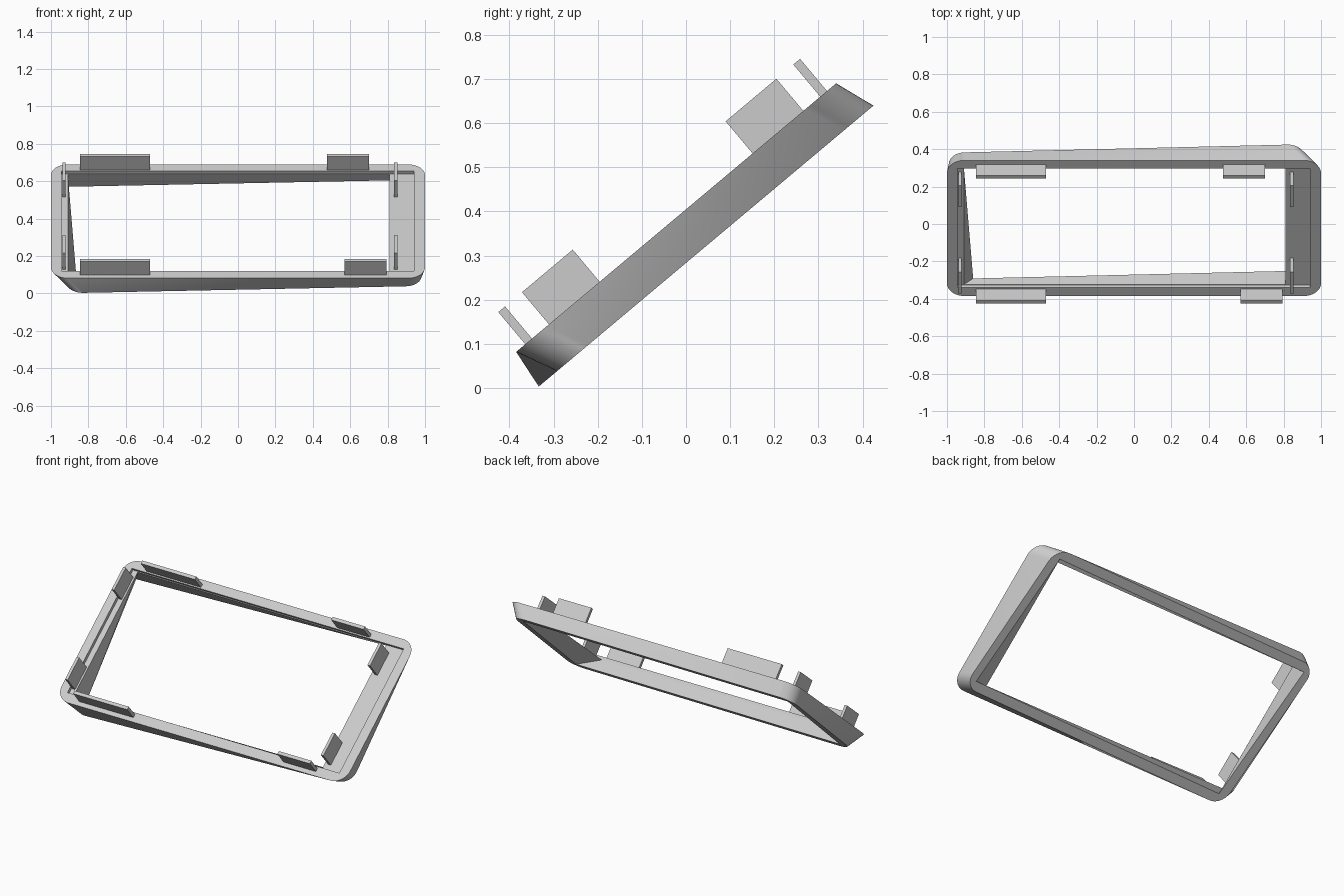
import bpy, bmesh, math
from mathutils import Vector, Matrix

if "Cube" in bpy.data.objects:
    bpy.data.objects.remove(bpy.data.objects["Cube"])

TILT = Matrix.Rotation(math.radians(40), 4, 'X')   # whole frame leans back
TOP, LEDGE, BOTTOM, TAB_TOP = 0.31, 0.29, 0.217, 0.405
STEPS = 10

grey = bpy.data.materials.new("grey_plastic")
grey.diffuse_color = (0.6, 0.6, 0.6, 1)
grey.use_nodes = True
grey.node_tree.nodes["Principled BSDF"].inputs["Base Color"].default_value = grey.diffuse_color


def finish(name, bm):
    bmesh.ops.recalc_face_normals(bm, faces=bm.faces)
    bm.transform(TILT)
    mesh = bpy.data.meshes.new(name)
    bm.to_mesh(mesh)
    bm.free()
    mesh.materials.append(grey)
    obj = bpy.data.objects.new(name, mesh)
    bpy.context.collection.objects.link(obj)
    return obj


def ring(bm, corners, w, r=0.0):
    """Four-sided outline at height w with rounded corners."""
    pts = [Vector((x, u, w)) for x, u in corners]
    verts = []
    for i, p in enumerate(pts):
        back = (pts[i - 1] - p).normalized()
        ahead = (pts[(i + 1) % 4] - p).normalized()
        for k in range(STEPS + 1):
            t = math.pi / 2 * k / STEPS
            verts.append(bm.verts.new(
                p + back * r * (1 - math.sin(t)) + ahead * r * (1 - math.cos(t))))
    return verts


def rect(x0, x1, u0, u1):
    return [(x0, u0), (x1, u0), (x1, u1), (x0, u1)]


# Frame: rim, shallow ledge, and walls running to a skewed lower outline
bm = bmesh.new()
rings = [
    ring(bm, rect(-1, 1, -0.242, 0.704), TOP, 0.09),
    ring(bm, rect(-0.945, 0.94, -0.183, 0.649), TOP),
    ring(bm, rect(-0.945, 0.94, -0.183, 0.649), LEDGE),
    ring(bm, rect(-0.91, 0.81, -0.179, 0.645), LEDGE),
    ring(bm, [(-0.86, -0.198), (0.935, -0.142), (0.86, 0.684), (-0.945, 0.628)], BOTTOM),
    ring(bm, [(-0.915, -0.256), (0.988, -0.196), (0.91, 0.739), (-0.998, 0.679)], BOTTOM, 0.09),
]
count = len(rings[0])
for a, b in zip(rings, rings[1:] + rings[:1]):
    for i in range(count):
        j = (i + 1) % count
        bm.faces.new((a[i], a[j], b[j], b[i]))
bmesh.ops.remove_doubles(bm, verts=bm.verts, dist=1e-5)
frame = finish("frame", bm)
bpy.context.view_layer.objects.active = frame
frame.select_set(True)
bpy.ops.object.shade_smooth_by_angle(angle=math.radians(30))
frame.select_set(False)


def tab(name, x0, x1, u0, u1, w0):
    bm = bmesh.new()
    bmesh.ops.create_cube(bm, size=1)
    bm.transform(Matrix.Translation(((x0 + x1) / 2, (u0 + u1) / 2, (w0 + TAB_TOP) / 2))
                 @ Matrix.Diagonal((x1 - x0, u1 - u0, TAB_TOP - w0, 1)))
    finish(name, bm)


# Tabs along the long rims
tab("lower_left_tab", -0.845, -0.47, -0.215, -0.195, TOP)
tab("lower_right_tab", 0.57, 0.795, -0.215, -0.195, TOP)
tab("upper_left_tab", -0.845, -0.47, 0.657, 0.677, TOP)
tab("upper_right_tab", 0.475, 0.70, 0.657, 0.677, TOP)

# Tabs standing on the ledge at both ends
for side, x in (("left", -0.93), ("right", 0.843)):
    tab(side + "_end_lower_tab", x - 0.009, x + 0.009, -0.145, 0.005, LEDGE)
    tab(side + "_end_upper_tab", x - 0.009, x + 0.009, 0.457, 0.607, LEDGE)
